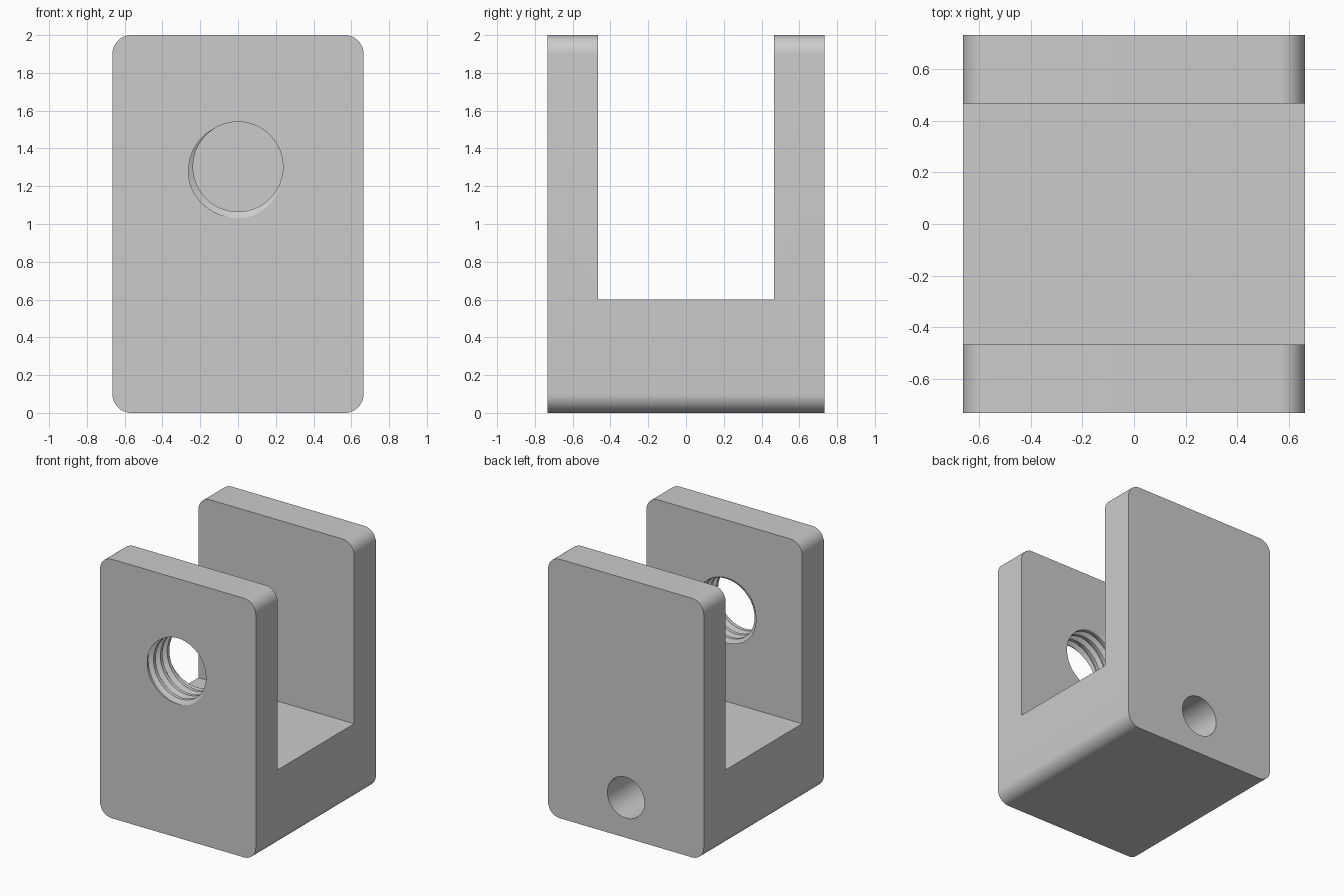
import bpy, bmesh
from math import pi, cos, sin, radians

if "Cube" in bpy.data.objects:
    bpy.data.objects.remove(bpy.data.objects["Cube"], do_unlink=True)

HALF_X, HALF_Y, HEIGHT, CORNER = 0.665, 0.733, 2.0, 0.1
SLOT_Y, SLOT_FLOOR = 0.467, 0.6

grey = bpy.data.materials.new("plain grey")
grey.use_nodes = True
COLOUR = (0.6, 0.6, 0.6, 1)
grey.diffuse_color = COLOUR
grey.node_tree.nodes["Principled BSDF"].inputs["Base Color"].default_value = COLOUR


def make_object(name, bm):
    bmesh.ops.recalc_face_normals(bm, faces=bm.faces[:])
    mesh = bpy.data.meshes.new(name)
    bm.to_mesh(mesh)
    bm.free()
    mesh.materials.append(grey)
    obj = bpy.data.objects.new(name, mesh)
    bpy.context.collection.objects.link(obj)
    return obj


def prism(name, outline, y0, y1):
    """Extrude an (x, z) outline along y."""
    bm = bmesh.new()
    face = bm.faces.new([bm.verts.new((x, y0, z)) for x, z in outline])
    ext = bmesh.ops.extrude_face_region(bm, geom=[face])
    moved = [v for v in ext["geom"] if isinstance(v, bmesh.types.BMVert)]
    bmesh.ops.translate(bm, verts=moved, vec=(0, y1 - y0, 0))
    return make_object(name, bm)


def arc(cx, cz, r, start, sweep, steps):
    return [(cx + r * cos(radians(start + sweep * i / steps)),
             cz + r * sin(radians(start + sweep * i / steps))) for i in range(steps + 1)]


def thread(name, cz, face_y, minor, major, pitch, turns, start, segs=72):
    """Closed right-handed threaded rod along y."""
    bm = bmesh.new()
    shape = [(-0.11, major), (0.11, major), (0.34, minor), (0.66, minor)]
    k, rows = len(shape), len(shape) * turns + 1
    cols = []
    for i in range(segs):
        a = start - 2 * pi * i / segs
        col = []
        for j in range(rows):
            off, r = shape[j % k]
            y = face_y + pitch * (i / segs + j // k + off - 2)
            col.append(bm.verts.new((r * cos(a), y, cz + r * sin(a))))
        cols.append(col)
    # the last column meets the first one pitch further along
    seam = cols[0][k:]
    for i in range(segs):
        a = cols[i]
        b = cols[i + 1] if i + 1 < segs else seam
        for j in range(min(len(a), len(b)) - 1):
            bm.faces.new((a[j], a[j + 1], b[j + 1], b[j]))
    # fan caps on both helical ends
    first = [c[0] for c in cols] + cols[0][k:0:-1]
    last_col = cols[-1][rows - 1 - k:]
    last = [c[-1 - k] for c in cols] + [cols[0][-1 - j] for j in range(k)]
    for c in cols[1:]:
        extra = c[rows - k:]
        bmesh.ops.delete(bm, geom=extra, context='VERTS')
    # column zero keeps its full length and closes the step
    for loop in (first, last):
        mid = sum(v.co.y for v in loop) / len(loop)
        hub = bm.verts.new((0, mid, cz))
        for p, q in zip(loop, loop[1:] + loop[:1]):
            bm.faces.new((p, q, hub))
    return make_object(name, bm)


# rounded block
outline = []
for sx, sz, start in ((1, 1, 0), (-1, 1, 90), (-1, -1, 180), (1, -1, 270)):
    outline += arc(sx * (HALF_X - CORNER), HEIGHT / 2 + sz * (HEIGHT / 2 - CORNER),
                   CORNER, start, 90, 12)
block = prism("clevis_block", outline, -HALF_Y, HALF_Y)

# slot, blind hole in the back and threaded hole in the front
slot = prism("slot_cutter", [(-1, SLOT_FLOOR), (1, SLOT_FLOOR), (1, 3), (-1, 3)],
             -SLOT_Y, SLOT_Y)
back_hole = prism("back_hole_cutter", arc(0, 0.31, 0.158, 0, 360, 64)[:-1], 0.0, 1.0)
front_thread = thread("front_thread_cutter", 1.303, -HALF_Y, 0.238, 0.271,
                      0.083, 7, radians(-115))

bpy.context.view_layer.objects.active = block
block.select_set(True)
for cutter in (slot, back_hole, front_thread):
    mod = block.modifiers.new(cutter.name, 'BOOLEAN')
    mod.operation = 'DIFFERENCE'
    mod.solver = 'EXACT'
    mod.object = cutter
    bpy.ops.object.modifier_apply(modifier=mod.name)
    bpy.data.objects.remove(cutter, do_unlink=True)

bpy.ops.object.shade_smooth_by_angle(angle=radians(30))
